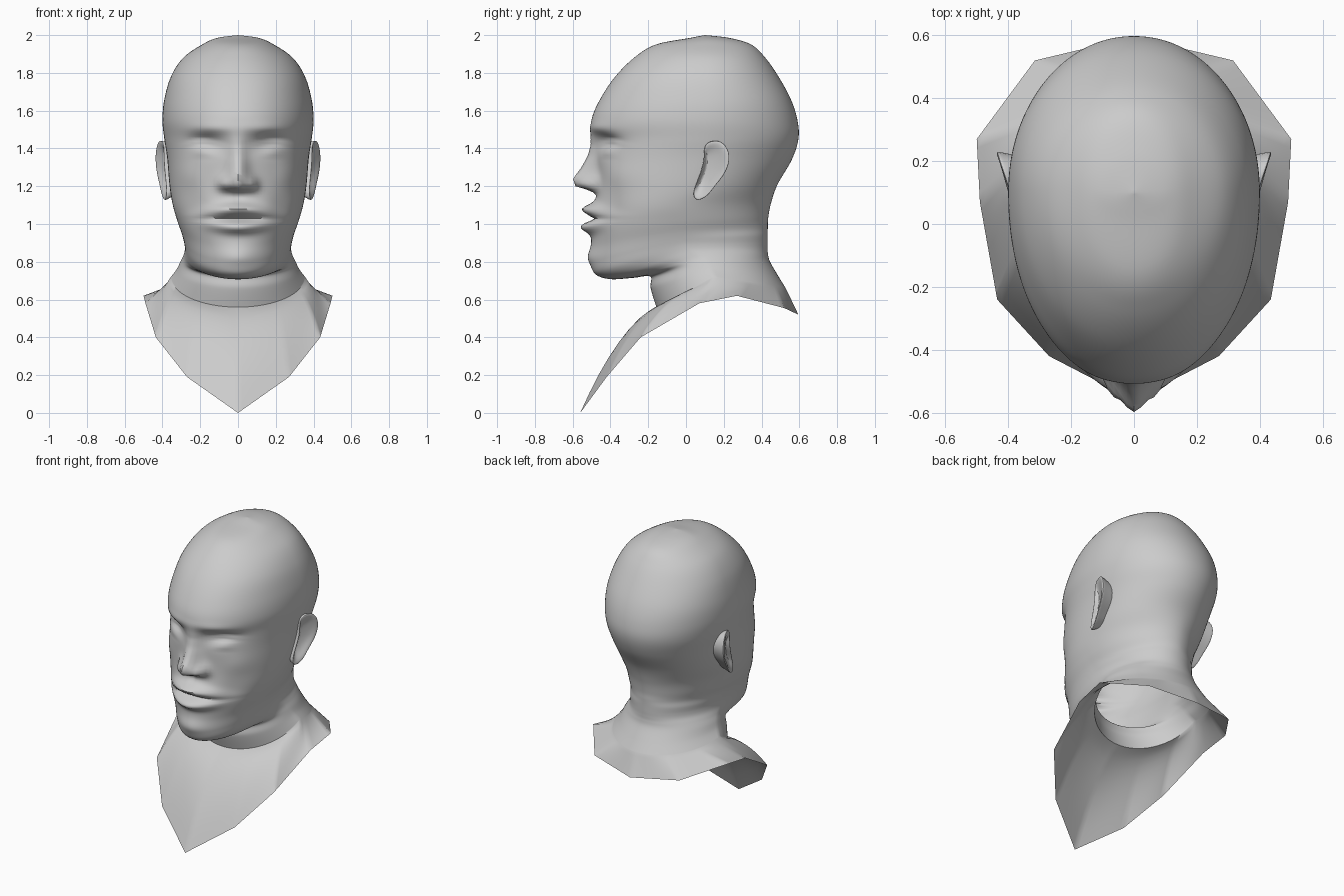
import bpy, bmesh, math
from math import sin, cos, exp, pi

if "Cube" in bpy.data.objects:
    bpy.data.objects.remove(bpy.data.objects["Cube"])

N = 128          # columns around the head
STEPS = 8        # rows between key sections

skin = bpy.data.materials.new("grey_clay")
skin.diffuse_color = (0.6, 0.6, 0.6, 1)
skin.use_nodes = True
skin.node_tree.nodes["Principled BSDF"].inputs["Base Color"].default_value = skin.diffuse_color

# key sections: front z,y | side z,y,x | back z,y | front and rear roundness
SKULL = [
    (2.0, .10, 2.0, .10, .0, 2.0, .10, 2, 2),
    (1.985, .02, 1.985, .11, .11, 1.985, .23, 2, 2),
    (1.95, -.16, 1.95, .11, .19, 1.95, .345, 2, 2),
    (1.88, -.275, 1.88, .11, .29, 1.88, .42, 2, 2),
    (1.78, -.375, 1.78, .11, .355, 1.78, .49, 2.1, 2),
    (1.66, -.455, 1.66, .11, .39, 1.66, .555, 2.1, 2.05),
    (1.55, -.50, 1.55, .10, .40, 1.55, .59, 2.1, 2.05),
    (1.45, -.49, 1.45, .09, .39, 1.45, .595, 2.1, 2.05),
    (1.35, -.475, 1.35, .06, .375, 1.34, .56, 2.2, 2),
]
FACE_AND_NECK = [
    (1.20, -.47, 1.20, .0, .362, 1.21, .485, 2.2, 2),
    (1.08, -.49, 1.10, -.05, .345, 1.11, .45, 2.1, 1.9),
    (.98, -.50, 1.02, -.05, .322, 1.03, .435, 2.1, 1.9),
    (.88, -.50, .96, -.04, .30, .98, .433, 2, 1.9),
    (.80, -.50, .92, -.02, .288, .94, .432, 2, 2),
    (.735, -.48, .89, .0, .282, .90, .432, 2, 2),
    (.708, -.40, .86, .03, .282, .87, .432, 2, 2),
    (.715, -.28, .83, .08, .29, .84, .434, 2, 2),
    (.722, -.19, .80, .11, .305, .80, .445, 2, 2),
    (.66, -.187, .76, .13, .325, .73, .485, 2, 2),
    (.56, -.157, .72, .15, .355, .66, .528, 2, 2),
]
# lower edge of the bust: column, x, y, z
EDGE = [(0, 0, -.56, 0), (12, .27, -.42, .19), (23, .435, -.24, .40), (35, .49, .07, .58),
        (42, .50, .27, .62), (53, .315, .52, .555), (64, 0, .595, .52)]


def catmull(a, b, c, d, t):
    return [.5 * (2*q + (r-p)*t + (2*p-5*q+4*r-s)*t*t + (3*q-p-3*r+s)*t**3)
            for p, q, r, s in zip(a, b, c, d)]


def lerp_table(table, v):
    """Piecewise linear lookup; rows are (key, value...) with rising keys."""
    if v <= table[0][0]:
        return table[0][1:]
    for a, b in zip(table, table[1:]):
        if v <= b[0]:
            t = (v - a[0]) / (b[0] - a[0])
            return [p + (q - p) * t for p, q in zip(a[1:], b[1:])]
    return table[-1][1:]


def bump(x, z, cx, cz, sx, sz, amp):
    return amp * exp(-((abs(x) - cx) / sx) ** 2 - ((z - cz) / sz) ** 2)


# nose ridge: z, height, half width
NOSE = [(1.15, 0, .08), (1.175, .03, .075), (1.20, .115, .068), (1.24, .13, .062),
        (1.30, .082, .052), (1.36, .045, .045), (1.42, .02, .042), (1.48, .01, .05), (1.54, 0, .06)]


def face_relief(x, z):
    h, w = lerp_table(NOSE, z)
    d = h * exp(-(x / w) ** 2)
    d += bump(x, z, .075, 1.215, .03, .032, .045)      # nostril wings
    d += bump(x, z, .17, 1.425, .085, .048, -.06)      # eye sockets
    d += bump(x, z, .185, 1.40, .065, .028, .03)       # eyeballs
    lid = 1.435 - 1.5 * (abs(x) - .185) ** 2
    d += bump(x, z, .185, lid, .07, .011, .016)        # upper lids
    d += bump(x, z, .185, lid - .065, .06, .012, .006)  # lower lids
    d += bump(x, z, .15, 1.505, .12, .03, .012)        # brow
    d += bump(x, z, .27, 1.26, .07, .07, .012)         # cheekbones
    d += bump(x, z, .23, 1.08, .06, .09, -.012)        # cheek hollows
    lip = .25 * x * x
    d += bump(x, z, 0, 1.078 - 2.2 * lip, .15, .03, .062)  # upper lip
    d += bump(x, z, 0, .984 + 2.2 * lip, .14, .032, .058)  # lower lip
    d += bump(x, z, 0, 1.026, .17, .011, -.025)        # mouth line
    d += bump(x, z, 0, 1.14, .018, .03, -.008)         # philtrum
    d += bump(x, z, 0, .825, .10, .05, .018)           # chin
    return d


def section(k):
    zf, yf, zs, ys, xs, zb, yb, nf, nb = k
    ring = []
    for i in range(N):
        a = 2 * pi * i / N
        s, c = sin(a), cos(a)                # c = 1 at the front
        n, ye, ze = (nf, yf, zf) if c > 0 else (nb, yb, zb)
        x = xs * math.copysign(abs(s) ** (2 / n), s)
        f = abs(c) ** (2 / n)
        y, z = ys + (ye - ys) * f, zs + (ze - zs) * f
        if c > 0 and z > .74:
            y -= face_relief(x, z) * min(1, 2.5 * c)
        ring.append((x, y, z))
    return ring


# all rows from crown to neck base
keys = SKULL + FACE_AND_NECK
rows = []
for i in range(len(keys) - 1):
    quad = [keys[max(0, min(len(keys) - 1, i + j))] for j in (-1, 0, 1, 2)]
    for s in range(STEPS):
        if i or s:
            rows.append(section(catmull(*quad, s / STEPS)))
base = section(keys[-1])
rows.append(base)

# shoulder collar, from neck base out to the pointed edge
for s in range(1, 9):
    u = s / 8
    ring = []
    for i, p in enumerate(base):
        e = list(lerp_table(EDGE, min(i, N - i)))
        if i > N / 2:
            e[0] = -e[0]
        q = [a + (b - a) * u for a, b in zip(p, e)]
        q[2] += max(0, cos(2 * pi * i / N)) * .36 * u * (1 - u)
        ring.append(q)
    rows.append(ring)


def finish(bm, name, angle):
    bmesh.ops.recalc_face_normals(bm, faces=bm.faces)
    me = bpy.data.meshes.new(name)
    bm.to_mesh(me)
    bm.free()
    ob = bpy.data.objects.new(name, me)
    me.materials.append(skin)
    bpy.context.collection.objects.link(ob)
    bpy.ops.object.select_all(action='DESELECT')
    ob.select_set(True)
    bpy.context.view_layer.objects.active = ob
    bpy.ops.object.shade_smooth_by_angle(angle=math.radians(angle))
    return ob


def bridge(bm, a, b):
    for i in range(len(a)):
        j = (i + 1) % len(a)
        bm.faces.new((a[i], a[j], b[j], b[i]))


# head, neck and collar as one open skin
bm = bmesh.new()
loops = [[bm.verts.new(p) for p in r] for r in rows]
for a, b in zip(loops, loops[1:]):
    bridge(bm, a, b)
crown = bm.verts.new((0, .10, 2.0))
for i in range(N):
    bm.faces.new((crown, loops[0][i], loops[0][(i + 1) % N]))
finish(bm, "head_and_collar", 60)

# ears: outline in y,z with the rear rim flaring outward
EAR = [(.09, 1.42), (.14, 1.445), (.20, 1.44), (.242, 1.36), (.21, 1.265),
       (.155, 1.205), (.115, 1.145), (.055, 1.115), (.03, 1.155), (.065, 1.24), (.10, 1.34)]
for side, name in ((1, "right_ear"), (-1, "left_ear")):
    bm = bmesh.new()

    def ear_loop(scale, x_of):
        cy, cz = .13, 1.30
        return [bm.verts.new((side * x_of(y, z), cy + (y - cy) * scale, cz + (z - cz) * scale))
                for y, z in EAR]

    def rim(y, z):
        return .375 + .32 * (y - .03) + .05 * max(0, 1.25 - z)

    root = ear_loop(.82, lambda y, z: .325)
    behind = ear_loop(.96, lambda y, z: rim(y, z) - .022)
    outer = ear_loop(1.03, rim)
    inner = ear_loop(.82, lambda y, z: rim(y, z) - .004)
    hollow = ear_loop(.5, lambda y, z: rim(y, z) - .03)
    for a, b in ((root, behind), (behind, outer), (outer, inner), (inner, hollow)):
        bridge(bm, a, b)
    bm.faces.new(hollow)
    ear = finish(bm, name, 60)
    sub = ear.modifiers.new("round", 'SUBSURF')
    sub.levels = sub.render_levels = 2
